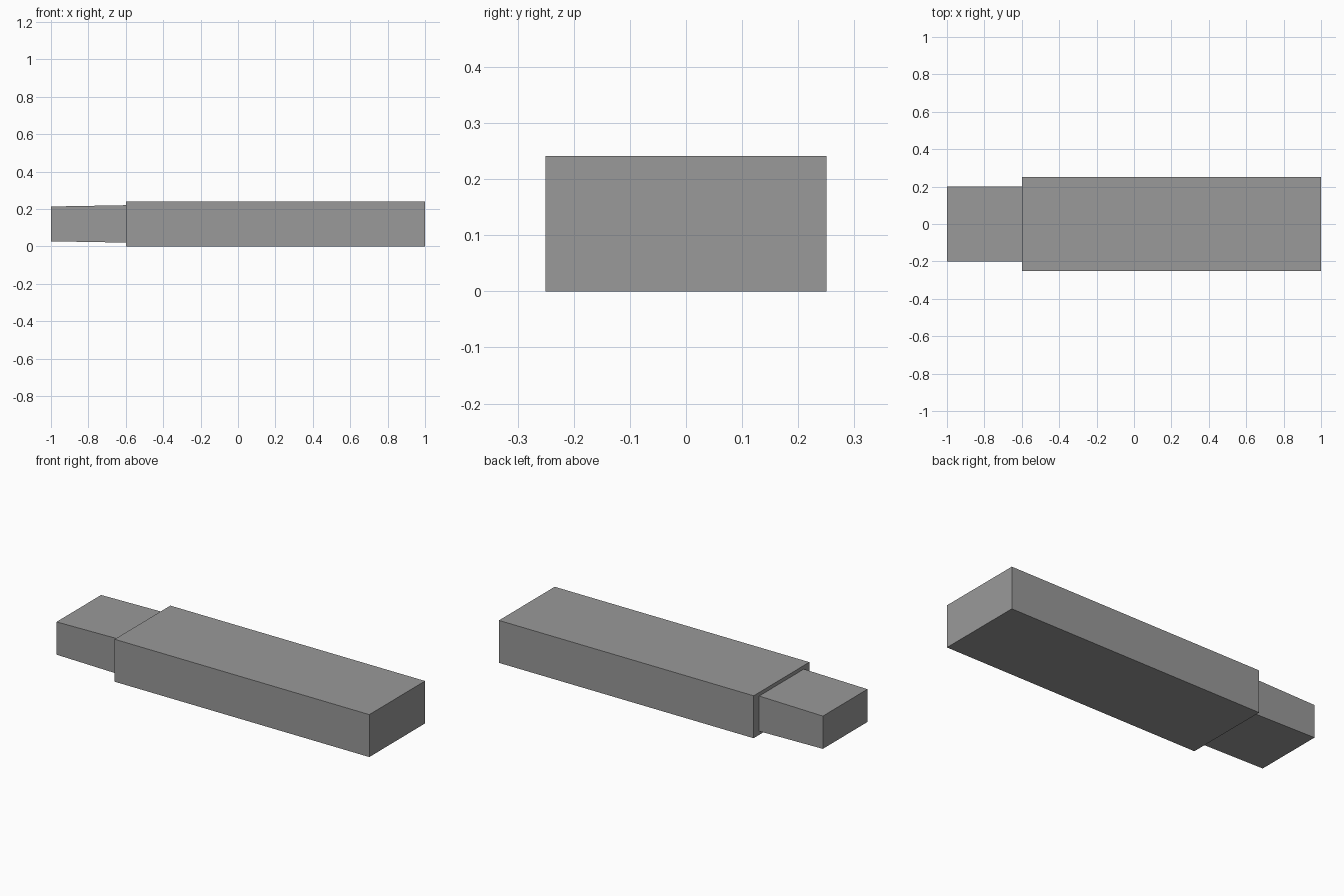
import bpy
import bmesh

default = bpy.data.objects.get("Cube")
if default:
    bpy.data.objects.remove(default, do_unlink=True)

# Shared flat grey
grey = bpy.data.materials.new("mid_grey")
grey.use_nodes = True
colour = (0.32, 0.32, 0.32, 1.0)
grey.diffuse_color = colour
grey.node_tree.nodes["Principled BSDF"].inputs["Base Color"].default_value = colour

HEIGHT = 0.241


def block(name, x_min, x_max, width, height, tip_height=None):
    """Box centred on the body axis, optionally tapering in height to -x."""
    tip_height = tip_height or height
    bm = bmesh.new()
    bmesh.ops.create_cube(bm, size=1)
    for v in bm.verts:
        tall = tip_height if v.co.x < 0 else height
        v.co.x = x_min if v.co.x < 0 else x_max
        v.co.y *= width
        v.co.z = v.co.z * tall + HEIGHT / 2
    mesh = bpy.data.meshes.new(name)
    bm.to_mesh(mesh)
    bm.free()
    mesh.materials.append(grey)
    obj = bpy.data.objects.new(name, mesh)
    bpy.context.collection.objects.link(obj)
    return obj


# Main casing
block("casing", -0.6, 1.0, 0.5, HEIGHT)

# Plug, slightly thinner towards its tip
block("plug", -1.0, -0.6, 0.4, 0.2, tip_height=0.186)
